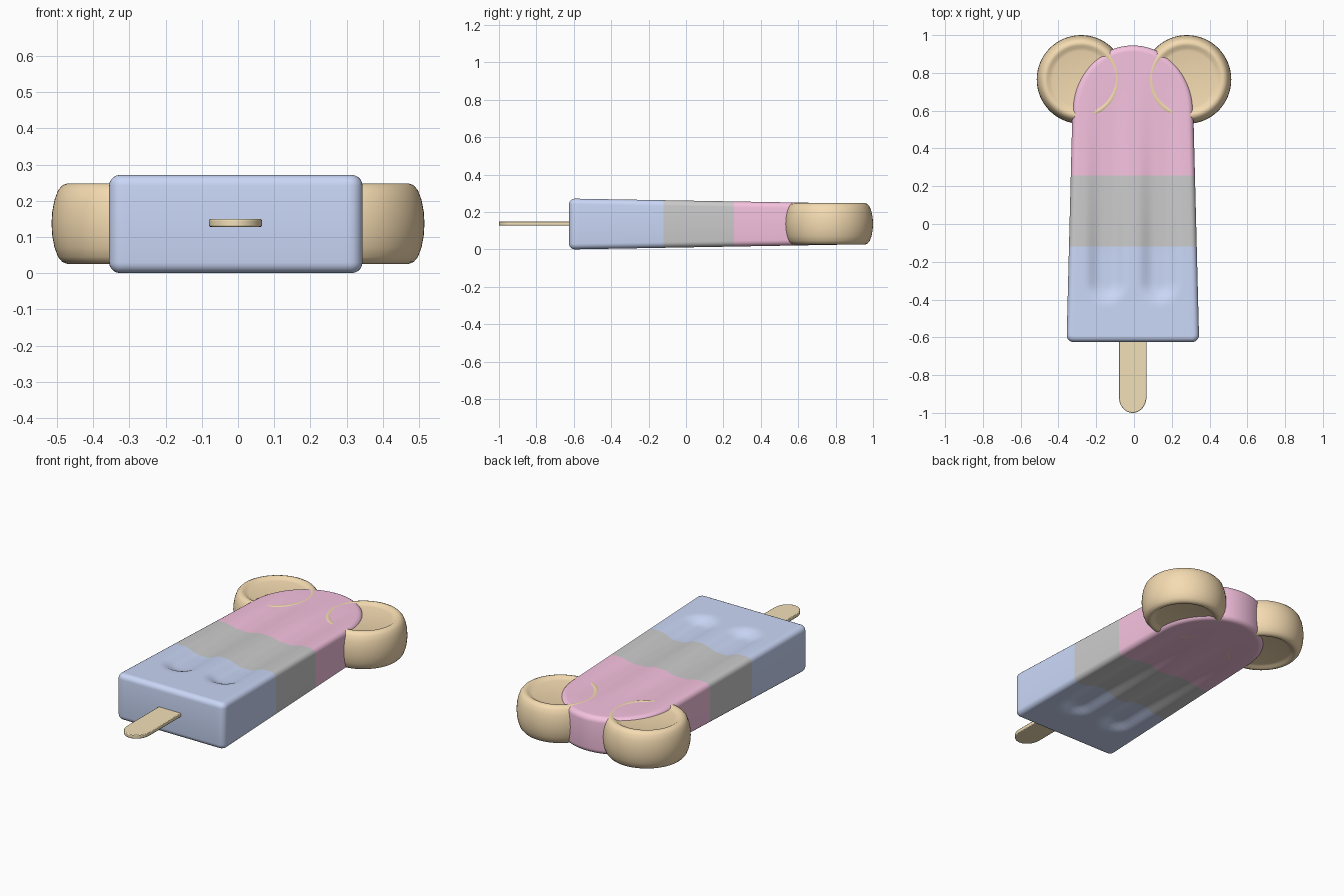
import bpy, bmesh
from math import sin, cos, pi, radians, hypot

if "Cube" in bpy.data.objects:
    bpy.data.objects.remove(bpy.data.objects["Cube"])

ZC = 0.136   # mid height of the whole model
CX = -0.006  # body and stick sit slightly left of centre


def material(name, rgb):
    m = bpy.data.materials.new(name)
    m.diffuse_color = (*rgb, 1)
    m.use_nodes = True
    m.node_tree.nodes["Principled BSDF"].inputs["Base Color"].default_value = m.diffuse_color
    return m


def finish(bm, name, mats, loc=(0, 0, 0), angle=35):
    bmesh.ops.recalc_face_normals(bm, faces=bm.faces)
    me = bpy.data.meshes.new(name)
    bm.to_mesh(me)
    bm.free()
    ob = bpy.data.objects.new(name, me)
    bpy.context.collection.objects.link(ob)
    ob.location = loc
    for m in mats:
        me.materials.append(m)
    bpy.ops.object.select_all(action='DESELECT')
    ob.select_set(True)
    bpy.context.view_layer.objects.active = ob
    bpy.ops.object.shade_smooth_by_angle(angle=radians(angle))
    return ob


blue = material("blue_ice", (0.59, 0.68, 0.93))
grey = material("grey_ice", (0.8, 0.8, 0.8))
pink = material("pink_ice", (0.92, 0.54, 0.74))
biscuit = material("biscuit", (0.91, 0.71, 0.44))
wood = material("wood", (0.89, 0.75, 0.48))

# --- Ice body: right half of the outline as (x, y, normal x, normal y) ---
Y0, Y_ARCH, Y_TIP = -0.625, 0.6, 0.945
BANDS = (-0.12, 0.257)
W0, W1, CORNER, RIM = 0.35, 0.32, 0.036, 0.03
outline = []
for k in range(7):                                   # rounded lower corner
    a = -pi / 2 + k * pi / 12
    outline.append((W0 - CORNER + CORNER * cos(a), Y0 + CORNER + CORNER * sin(a), cos(a), sin(a)))
stops = (Y0 + CORNER, *BANDS, Y_ARCH)
for ya, yb, n in zip(stops, stops[1:], (20, 14, 12)):  # tapering side
    for k in range(1, n + 1):
        y = ya + (yb - ya) * k / n
        outline.append((W0 + (W1 - W0) * (y - stops[0]) / (Y_ARCH - stops[0]), y, 1, 0))
for k in range(1, 25):                               # arched tip
    a = radians(88.5) * k / 24
    nx, ny = cos(a) / W1, sin(a) / (Y_TIP - Y_ARCH)
    l = hypot(nx, ny)
    outline.append((W1 * cos(a), Y_ARCH + (Y_TIP - Y_ARCH) * sin(a), nx / l, ny / l))


def half_thickness(y):
    return 0.136 - 0.0175 * (y - Y0)


def groove(x, y):
    # two round-ended channels that fade out towards the tip
    d = hypot(abs(x) - 0.14, min(0, y + 0.31))
    s = max(0, min(1, (0.115 - d) / 0.085))
    return 0.028 * s * s * (3 - 2 * s) * max(0, min(1, (0.8 - y) / 0.95))


ROWS, COLS = len(outline), 37


def spot(i, j, inset):
    x, y, nx, ny = outline[i]
    return (x - inset * nx) * (2 * j / (COLS - 1) - 1), y - inset * ny


bm = bmesh.new()
border = ([(0, j) for j in range(COLS)] + [(i, COLS - 1) for i in range(1, ROWS)]
          + [(ROWS - 1, j) for j in range(COLS - 2, -1, -1)] + [(i, 0) for i in range(ROWS - 2, 0, -1)])
wall = []
for side in (1, -1):
    # grooved broad face
    grid = []
    for i in range(ROWS):
        row = []
        for j in range(COLS):
            x, y = spot(i, j, RIM)
            row.append(bm.verts.new((x, y, side * (half_thickness(y) - groove(x, y)))))
        grid.append(row)
    for i in range(ROWS - 1):
        for j in range(COLS - 1):
            bm.faces.new((grid[i][j], grid[i][j + 1], grid[i + 1][j + 1], grid[i + 1][j]))
    # rounded rim, stepping down to the side wall
    loops = [[grid[i][j] for i, j in border]]
    for k in range(1, 6):
        a = pi / 2 * (1 - k / 5)
        loop = []
        for i, j in border:
            x, y = spot(i, j, RIM * (1 - cos(a)))
            loop.append(bm.verts.new((x, y, side * (half_thickness(y) - RIM * (1 - sin(a))))))
        loops.append(loop)
    wall += loops if side == 1 else loops[::-1]
for la, lb in zip(wall, wall[1:]):
    n = len(la)
    for k in range(n):
        bm.faces.new((la[k], la[(k + 1) % n], lb[(k + 1) % n], lb[k]))
for f in bm.faces:
    y = f.calc_center_median().y
    f.material_index = sum(y > b for b in BANDS)
finish(bm, "ice_body", (blue, grey, pink), (CX, 0, ZC))

# --- Ears: turned discs with a shallow dish on both faces ---
half = [(0.150, 0.097), (0.168, 0.101), (0.180, 0.109), (0.192, 0.111),
        (0.205, 0.106), (0.217, 0.092), (0.227, 0.065), (0.233, 0.033)]
profile = half + [(0.235, 0)] + [(r, -z) for r, z in half[::-1]]
for side, name in ((-1, "left_ear"), (1, "right_ear")):
    bm = bmesh.new()
    N = 64
    rings = [[bm.verts.new((r * cos(2 * pi * k / N), r * sin(2 * pi * k / N), z)) for k in range(N)]
             for r, z in profile]
    for ra, rb in zip(rings, rings[1:]):
        for k in range(N):
            bm.faces.new((ra[k], ra[(k + 1) % N], rb[(k + 1) % N], rb[k]))
    bm.faces.new(rings[0])
    bm.faces.new(rings[-1])
    finish(bm, name, (biscuit,), (side * 0.28, 0.765, ZC + 0.001), 50)

# --- Stick: flat slat with a round end ---
R = 0.073
bm = bmesh.new()
pts = [(R, -0.5), (-R, -0.5)] + [(-R * cos(pi * k / 24), -1 + R * 1.15 * (1 - sin(pi * k / 24))) for k in range(25)]
face = bm.faces.new([bm.verts.new((x, y, -0.011)) for x, y in pts])
top = bmesh.ops.extrude_face_region(bm, geom=[face])
bmesh.ops.translate(bm, vec=(0, 0, 0.022), verts=[v for v in top["geom"] if isinstance(v, bmesh.types.BMVert)])
stick = finish(bm, "stick", (wood,), (CX - 0.001, 0, 0.139))
bev = stick.modifiers.new("soft_edge", 'BEVEL')
bev.width, bev.segments, bev.limit_method = 0.004, 2, 'ANGLE'
